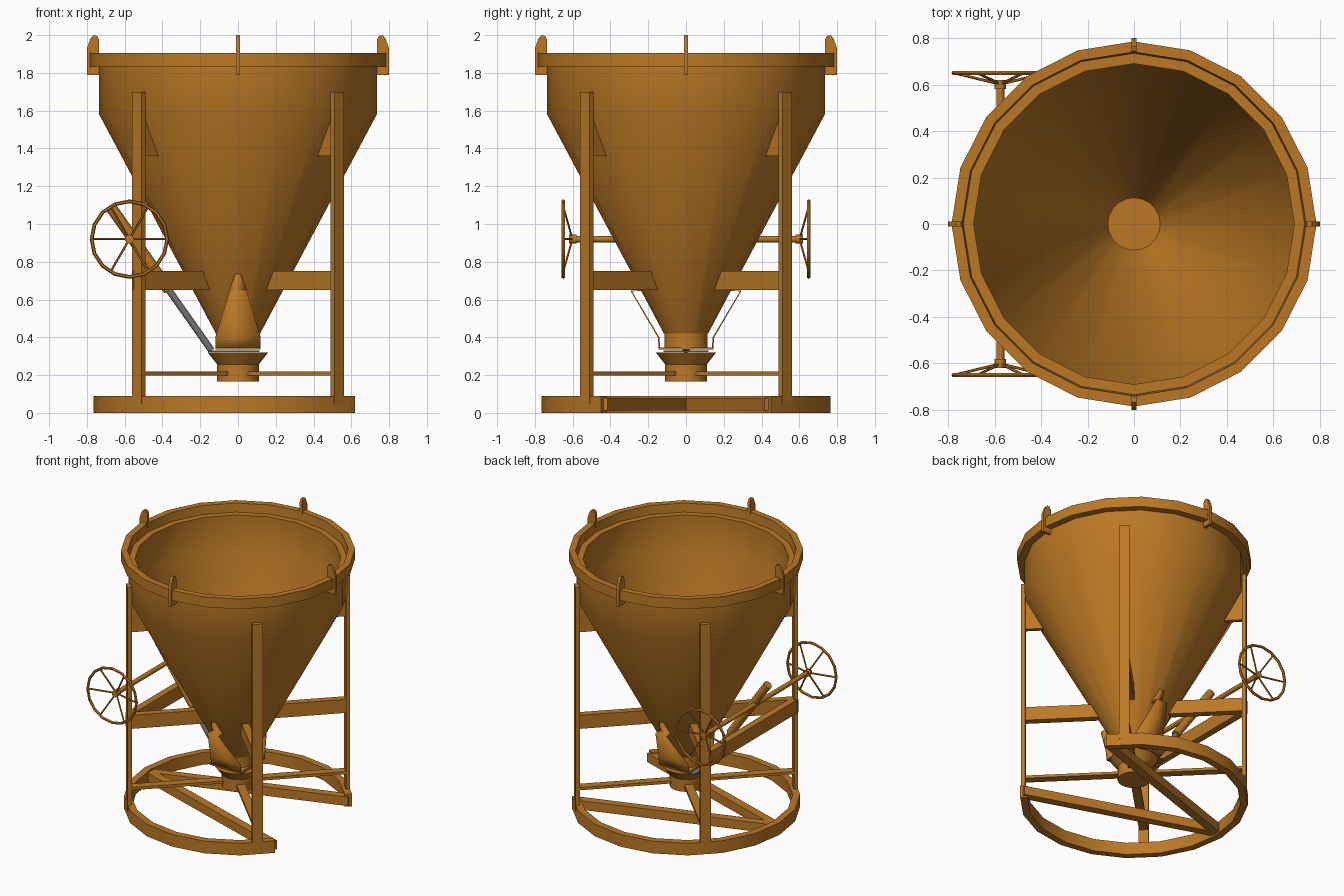
import bpy, bmesh, math
from mathutils import Vector, Matrix

if "Cube" in bpy.data.objects:
    bpy.data.objects.remove(bpy.data.objects["Cube"])


def material(name, rgb):
    m = bpy.data.materials.new(name)
    m.diffuse_color = (*rgb, 1)
    m.use_nodes = True
    m.node_tree.nodes["Principled BSDF"].inputs["Base Color"].default_value = m.diffuse_color
    return m


BRONZE = material("bronze paint", (0.50, 0.19, 0.018))
GREY = material("grey steel", (0.17, 0.17, 0.17))


def make(name, verts, faces, mat=BRONZE, matrix=Matrix()):
    me = bpy.data.meshes.new(name)
    bm = bmesh.new()
    vs = [bm.verts.new(matrix @ Vector(v)) for v in verts]
    for f in faces:
        bm.faces.new([vs[i] for i in f])
    bmesh.ops.recalc_face_normals(bm, faces=bm.faces)
    bm.to_mesh(me)
    bm.free()
    me.materials.append(mat)
    ob = bpy.data.objects.new(name, me)
    bpy.context.collection.objects.link(ob)
    bpy.context.view_layer.objects.active = ob
    ob.select_set(True)
    bpy.ops.object.shade_smooth_by_angle(angle=math.radians(32))
    ob.select_set(False)
    return ob


def lathe(name, profile, n=20, a0=0, a1=360, mat=BRONZE, matrix=Matrix()):
    """Spin a closed (r, z) profile about z; a partial turn gets end caps."""
    full, k = a1 - a0 == 360, len(profile)
    rows = n if full else n + 1
    verts, faces = [], []
    for i in range(rows):
        a = math.radians(a0 + (a1 - a0) * i / n)
        verts += [(r * math.cos(a), r * math.sin(a), z) for r, z in profile]
    for i in range(n):
        j = (i + 1) % rows
        faces += [(i * k + p, j * k + p, j * k + (p + 1) % k, i * k + (p + 1) % k)
                  for p in range(k)]
    if not full:
        faces += [range(k), range(n * k, n * k + k)]
    return make(name, verts, faces, mat, matrix)


def plate(name, outline, thick, angle):
    """Extrude an (r, z) outline into a radial plate standing at an angle."""
    k, h = len(outline), thick / 2
    verts = [(r, s * h, z) for s in (-1, 1) for r, z in outline]
    faces = [range(k), range(k, 2 * k)]
    faces += [(i, (i + 1) % k, k + (i + 1) % k, k + i) for i in range(k)]
    return make(name, verts, faces, matrix=Matrix.Rotation(math.radians(angle), 4, 'Z'))


def box(name, x0, x1, y0, y1, z0, z1, mat=BRONZE):
    verts = [(x, y, z) for x in (x0, x1) for y in (y0, y1) for z in (z0, z1)]
    faces = [(0, 1, 3, 2), (4, 5, 7, 6), (0, 1, 5, 4), (2, 3, 7, 6), (0, 2, 6, 4), (1, 3, 7, 5)]
    return make(name, verts, faces, mat)


def rod(name, p, q, r0, r1=None, n=12, mat=BRONZE):
    """Capped (optionally tapered) cylinder between two points."""
    p, q = Vector(p), Vector(q)
    d = q - p
    m = Matrix.Translation(p) @ d.to_track_quat('Z', 'Y').to_matrix().to_4x4()
    verts = [(r * math.cos(2 * math.pi * i / n), r * math.sin(2 * math.pi * i / n), z)
             for r, z in ((r0, 0), (r0 if r1 is None else r1, d.length)) for i in range(n)]
    faces = [range(n), range(n, 2 * n)]
    faces += [(i, (i + 1) % n, n + (i + 1) % n, n + i) for i in range(n)]
    return make(name, verts, faces, mat, m)


# Hopper shell and raised rim band
lathe("hopper", [(0.735, 1.84), (0.735, 1.58), (0.117, 0.42), (0.108, 0.42),
                 (0.69, 1.58), (0.69, 1.84)])
lathe("rim_band", [(0.785, 1.83), (0.785, 1.905), (0.74, 1.905), (0.733, 1.83)])

# Outlet neck, sliding gate, funnel and spout
rod("outlet_neck", (0, 0, 0.34), (0, 0, 0.43), 0.115, n=32)
box("gate_frame", -0.12, 0.12, -0.145, 0.145, 0.335, 0.345)
box("gate_plate", -0.155, 0.115, -0.12, 0.12, 0.322, 0.331, GREY)
rod("funnel", (0, 0, 0.25), (0, 0, 0.32), 0.105, 0.16, n=24)
rod("spout", (0, 0, 0.165), (0, 0, 0.255), 0.11, n=24)

# Lifting lugs on the rim
for a in range(0, 360, 90):
    plate("lifting_lug", [(0.735, 1.79), (0.80, 1.79), (0.80, 1.93), (0.78, 1.985),
                          (0.765, 2.0), (0.745, 1.995), (0.735, 1.975)], 0.02, a)

# Legs with gussets, radial braces and spout straps
for a in range(45, 360, 90):
    plate("leg", [(0.729, 0.05), (0.757, 0.05), (0.757, 1.70), (0.729, 1.70)], 0.07, a)
    plate("leg_gusset", [(0.74, 1.36), (0.605, 1.36), (0.725, 1.60), (0.74, 1.60)], 0.03, a)
    plate("leg_brace", [(0.735, 0.65), (0.23, 0.65), (0.283, 0.75), (0.735, 0.75)], 0.05, a)
    plate("spout_strap", [(0.735, 0.198), (0.105, 0.198), (0.105, 0.218), (0.735, 0.218)],
          0.06, a)
box("cross_bar", -0.555, -0.505, -0.52, 0.52, 0.65, 0.75)

# Open base ring with a V of floor bars
lathe("base_ring", [(0.765, 0), (0.765, 0.09), (0.715, 0.09), (0.715, 0)], 16, 36, 324)
for s in (-1, 1):
    a, b, w = Vector((-0.735, 0)), Vector((0.60, s * 0.445)), 0.03
    n = Vector((a.y - b.y, b.x - a.x)).normalized() * w
    ring = [a + n, a - n, b - n, b + n]
    make("floor_bar", [(p.x, p.y, z) for z in (0.012, 0.078) for p in ring],
         [(0, 1, 2, 3), (4, 5, 6, 7), (0, 1, 5, 4), (1, 2, 6, 5), (2, 3, 7, 6), (3, 0, 4, 7)])

# Folded bracket straps holding the gate, front and back
path = [(0.14, 0.335, 0.12), (0.145, 0.40, 0.12), (0.29, 0.645, 0.045),
        (0.237, 0.648, 0.045), (0.286, 0.735, 0.015)]
for s in (-1, 1):
    ob = make("gate_bracket", [(e * w, s * y, z) for y, z, w in path for e in (-1, 1)],
              [(2 * i, 2 * i + 1, 2 * i + 3, 2 * i + 2) for i in range(len(path) - 1)])
    mod = ob.modifiers.new("thickness", 'SOLIDIFY')
    mod.thickness, mod.offset = 0.008, 0

# Axle and dished handwheels
AX, AZ = -0.575, 0.92
rod("axle", (AX, -0.61, AZ), (AX, 0.61, AZ), 0.017)
circle = [(0.2 + 0.01 * math.cos(i * math.pi / 3), 0.01 * math.sin(i * math.pi / 3))
          for i in range(6)]
for s in (-1, 1):
    turn = Matrix.Translation((AX, s * 0.65, AZ)) @ Matrix.Rotation(math.pi / 2, 4, 'X')
    lathe("handwheel_rim", circle, 16, matrix=turn)
    rod("handwheel_hub", (AX, s * 0.58, AZ), (AX, s * 0.62, AZ), 0.024)
    for k in range(6):
        c, d = math.cos(k * math.pi / 3), math.sin(k * math.pi / 3)
        rod("handwheel_spoke", (AX + 0.015 * c, s * 0.605, AZ + 0.015 * d),
            (AX + 0.2 * c, s * 0.65, AZ + 0.2 * d), 0.006, n=6)

# Screw tube and steel push rod that work the gate
rod("screw_tube", (-0.67, 0, 1.085), (-0.365, 0, 0.65), 0.03)
rod("push_rod", (-0.38, 0, 0.67), (-0.14, 0, 0.33), 0.018, mat=GREY)
